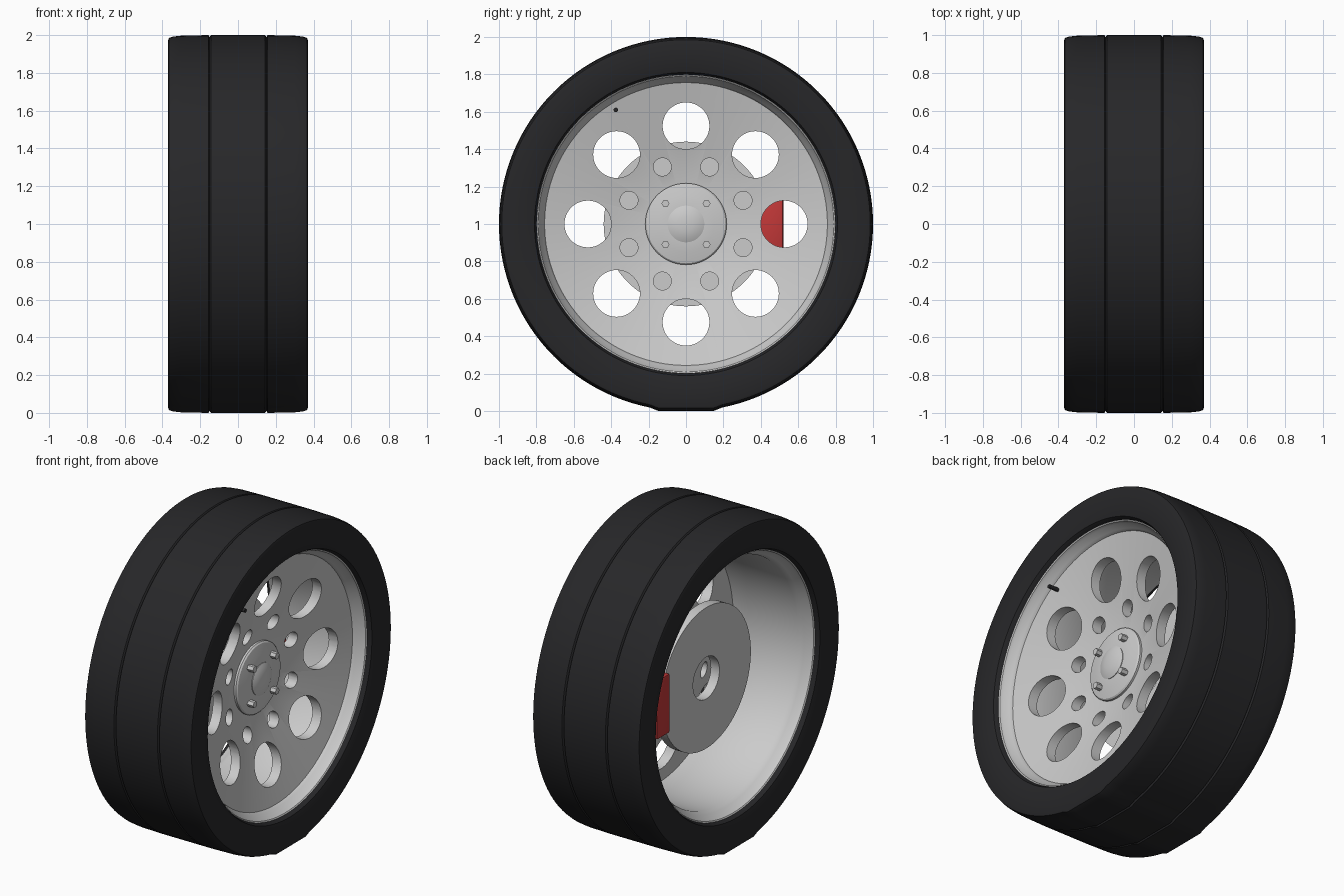
import bpy, bmesh
from math import sin, cos, pi, sqrt, radians
from mathutils import Matrix

if "Cube" in bpy.data.objects:
    bpy.data.objects.remove(bpy.data.objects["Cube"])

CENTRE = (0, 0, 1)  # wheel axle, running along x
black = bpy.data.materials.new("rubber")
black.diffuse_color = (0.02, 0.02, 0.022, 1)
black.use_nodes = True
black.node_tree.nodes["Principled BSDF"].inputs["Base Color"].default_value = black.diffuse_color
red = bpy.data.materials.new("red_paint")
red.diffuse_color = (0.55, 0.04, 0.04, 1)
red.use_nodes = True
red.node_tree.nodes["Principled BSDF"].inputs["Base Color"].default_value = red.diffuse_color


def finish(name, bm, mat=None):
    bmesh.ops.remove_doubles(bm, verts=bm.verts, dist=1e-5)
    bmesh.ops.recalc_face_normals(bm, faces=bm.faces)
    me = bpy.data.meshes.new(name)
    bm.to_mesh(me)
    bm.free()
    ob = bpy.data.objects.new(name, me)
    bpy.context.collection.objects.link(ob)
    ob.location = CENTRE
    if mat:
        me.materials.append(mat)
    return ob


def activate(ob):
    bpy.ops.object.select_all(action='DESELECT')
    ob.select_set(True)
    bpy.context.view_layer.objects.active = ob


def smooth(ob):
    activate(ob)
    bpy.ops.object.shade_smooth_by_angle(angle=radians(30))


def lathe(name, profile, mat=None, closed=True, n=128):
    """Spin a list of (x, radius) points around the x axis."""
    bm = bmesh.new()
    rings = [[bm.verts.new((x, r * sin(2 * pi * i / n), r * cos(2 * pi * i / n)))
              for i in range(n)] for x, r in profile]
    for k in range(len(rings) if closed else len(rings) - 1):
        a, b = rings[k], rings[(k + 1) % len(rings)]
        for i in range(n):
            j = (i + 1) % n
            bm.faces.new((a[i], a[j], b[j], b[i]))
    return finish(name, bm, mat)


def add_rod(bm, x0, x1, y, z, r, n):
    m = Matrix.Translation(((x0 + x1) / 2, y, z)) @ Matrix.Rotation(pi / 2, 4, 'Y')
    bmesh.ops.create_cone(bm, cap_ends=True, segments=n, radius1=r, radius2=r,
                          depth=x1 - x0, matrix=m)


def mirrored(half):
    return half + [(-x, r) for x, r in reversed(half)]


# Tyre with two tread grooves and a flattened contact patch
tyre = lathe("tyre", mirrored([
    (0.27, 0.785), (0.34, 0.80), (0.358, 0.81), (0.37, 0.86), (0.37, 0.972),
    (0.366, 0.985), (0.345, 0.992), (0.30, 0.997), (0.157, 1.0), (0.15, 0.99), (0.143, 1.0)]), black)
for v in tyre.data.vertices:
    if v.co.z < -0.95 and abs(v.co.y) < 0.16:
        v.co.z = -sqrt(v.co.y ** 2 + v.co.z ** 2)
smooth(tyre)

# Rim barrel with a rolled lip on both sides
smooth(lathe("rim_barrel", mirrored([
    (0.25, 0.75), (0.28, 0.765), (0.31, 0.785), (0.328, 0.79), (0.333, 0.797),
    (0.328, 0.803), (0.27, 0.79), (0.24, 0.775)])))

# Dished wheel face, pierced by eight large and eight small round holes
face = lathe("wheel_face", [
    (0.06, 0), (0.06, 0.22), (0.20, 0.757), (0.262, 0.757), (0.125, 0.22), (0.125, 0)], closed=False)
cut = bmesh.new()
for i in range(8):
    a = i * pi / 4
    add_rod(cut, -0.1, 0.5, 0.525 * cos(a), 0.525 * sin(a), 0.125, 48)
    a += pi / 8
    add_rod(cut, -0.1, 0.5, 0.33 * cos(a), 0.33 * sin(a), 0.048, 32)
cutter = finish("hole_cutter", cut)
cutter.hide_render = True
activate(face)
mod = face.modifiers.new("holes", 'BOOLEAN')
mod.operation = 'DIFFERENCE'
mod.solver = 'EXACT'
mod.object = cutter
bpy.ops.object.modifier_apply(modifier=mod.name)
bpy.data.objects.remove(cutter)
smooth(face)

# Hub plate and domed centre cap
smooth(lathe("hub", [(0.11, 0), (0.11, 0.218), (0.138, 0.218), (0.146, 0.21),
                     (0.158, 0.15), (0.163, 0.10), (0.163, 0)], closed=False, n=64))
smooth(lathe("centre_cap", [(0.15, 0), (0.15, 0.098), (0.167, 0.098), (0.177, 0.075),
                            (0.184, 0.04), (0.186, 0)], closed=False, n=64))

# Four hexagonal wheel nuts
nuts = bmesh.new()
for y in (-0.11, 0.11):
    for z in (-0.11, 0.11):
        add_rod(nuts, 0.14, 0.195, y, z, 0.021, 6)
finish("wheel_nuts", nuts)

# Tyre valve
valve = bmesh.new()
add_rod(valve, 0.23, 0.315, -0.375, 0.61, 0.012, 16)
smooth(finish("valve_stem", valve, black))

# Brake disc and red caliper behind the wheel face
smooth(lathe("brake_disc", [(-0.14, 0.13), (-0.14, 0.44), (-0.08, 0.44), (-0.08, 0.13)]))
cal = bmesh.new()
bmesh.ops.create_cube(cal, size=1, matrix=Matrix.Translation((-0.095, 0.455, 0))
                      @ Matrix.Diagonal((0.14, 0.13, 0.37, 1)))
bmesh.ops.bevel(cal, geom=cal.edges[:], offset=0.012, segments=2, affect='EDGES', profile=0.5)
smooth(finish("brake_caliper", cal, red))
